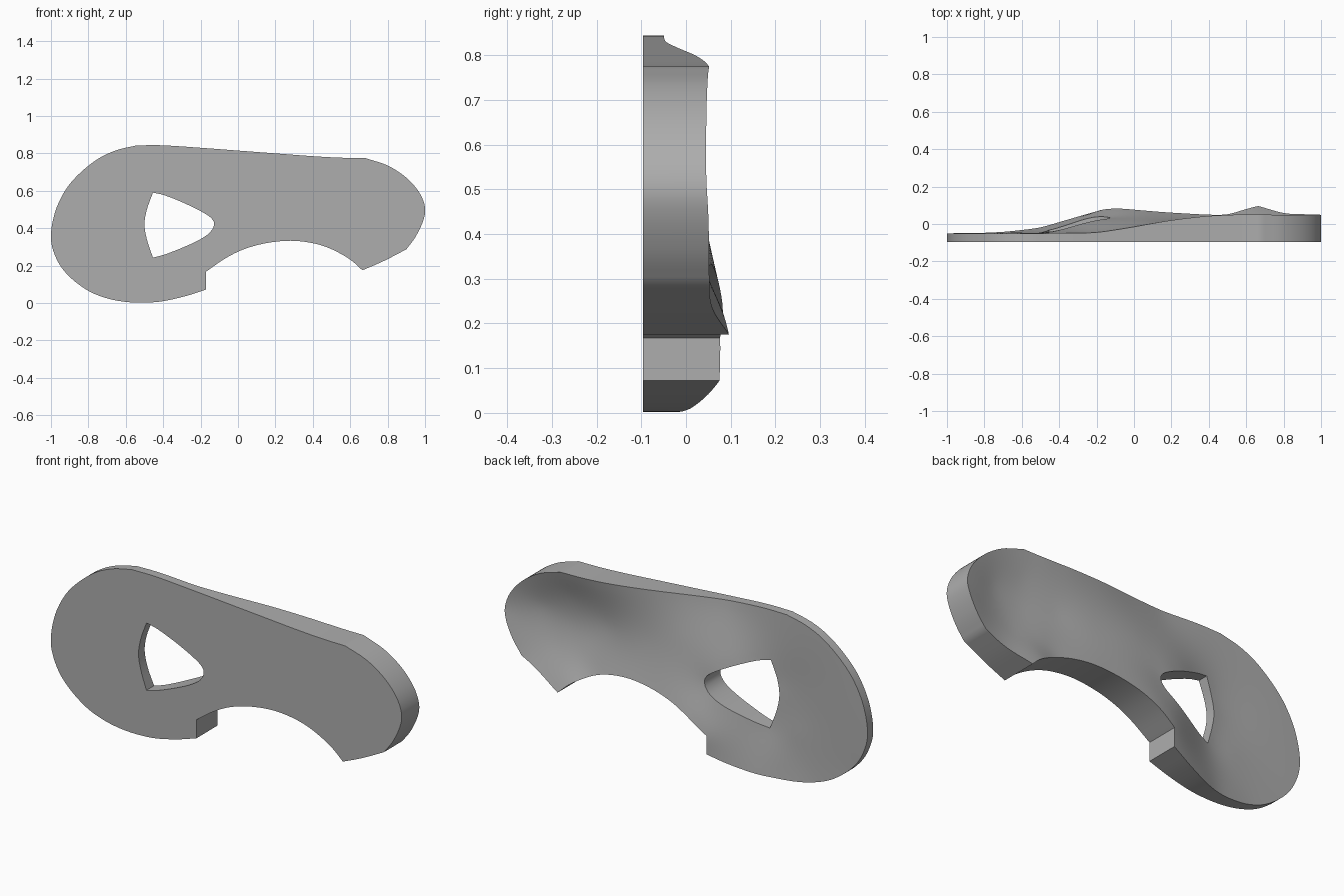
import bpy, bmesh, math
from mathutils import Vector
from mathutils.geometry import delaunay_2d_cdt

if "Cube" in bpy.data.objects:
    bpy.data.objects.remove(bpy.data.objects["Cube"])

FRONT = -0.096

# Outline runs between sharp corners: (x, z, back surface y)
RUNS = [
    [(-.17, .072, .075), (-.28, .037, .045), (-.4, .01, .01), (-.5, .002, -.018),
     (-.6, .006, -.032), (-.7, .025, -.042), (-.8, .065, -.047), (-.9, .14, -.05),
     (-.965, .225, -.05), (-1, .34, -.05), (-.98, .48, -.05), (-.925, .6, -.05),
     (-.85, .69, -.05), (-.75, .77, -.05), (-.65, .817, -.05), (-.54, .843, -.05)],
    [(-.54, .843, -.05), (-.4, .843, -.049), (-.2, .83, -.045), (0, .815, -.015),
     (.2, .8, .02), (.4, .785, .043), (.55, .777, .05), (.68, .775, .052)],
    [(.68, .775, .052), (.8, .735, .048), (.9, .67, .046), (.97, .59, .045), (1, .51, .046),
     (.99, .44, .05), (.95, .355, .052), (.9, .287, .053)],
    [(.9, .287, .053), (.78, .225, .063), (.665, .175, .096)],
    [(.665, .175, .096), (.6, .232, .08), (.5, .288, .052), (.4, .32, .05),
     (.28, .333, .056), (.15, .32, .064), (.03, .287, .074), (-.07, .237, .082), (-.17, .168, .076)],
    [(-.17, .168, .076), (-.17, .072, .075)],
]
HOLE = [
    [(-.455, .59, -.042), (-.39, .575, -.03), (-.283, .532, 0), (-.187, .484, .022),
     (-.139, .45, .029), (-.128, .417, .033), (-.15, .377, .038), (-.203, .34, .038),
     (-.283, .302, .02), (-.39, .26, -.015), (-.455, .243, -.033)],
    [(-.455, .243, -.033), (-.487, .34, -.043), (-.5, .42, -.046), (-.487, .5, -.047),
     (-.455, .59, -.042)],
]
# Shallow dish inside the right end, flat left end
INNER = [(.82, .55, .005), (.65, .5, -.005), (.65, .65, .012), (.45, .55, .005), (.72, .36, .02),
         (.2, .55, .022), (0, .6, .015), (.55, .4, .02), (-.75, .45, -.05), (-.6, .25, -.045), (-.6, .65, -.05)]


def smooth_loop(runs, step=0.02):
    """Catmull-Rom through each run, keeping the run ends sharp."""
    out = []
    for run in runs:
        p = [Vector(q[:2]) for q in run]
        p = [p[0] * 2 - p[1]] + p + [p[-1] * 2 - p[-2]]
        for a, b, c, d in zip(p, p[1:], p[2:], p[3:]):
            n = max(2, round((c - b).length / step))
            for i in range(n):
                t = i / n
                out.append(.5 * (2 * b + (c - a) * t + (2 * a - 5 * b + 4 * c - d) * t * t
                                 + (3 * b - a - 3 * c + d) * t ** 3))
    return out


def inside(p, poly):
    hit = False
    for a, b in zip(poly, poly[1:] + poly[:1]):
        if (a.y > p.y) != (b.y > p.y) and p.x < a.x + (p.y - a.y) * (b.x - a.x) / (b.y - a.y):
            hit = not hit
    return hit


def kernel(dx, dz):
    r2 = dx * dx + dz * dz
    return 0 if r2 < 1e-12 else r2 * math.log(r2)


def thin_plate(pts):
    """Smooth surface y(x, z) through the control points."""
    n = len(pts)
    m = [[kernel(a[0] - b[0], a[1] - b[1]) for b in pts] + [1, a[0], a[1], a[2]] for a in pts]
    m += [[f(b) for b in pts] + [0] * 4 for f in (lambda b: 1, lambda b: b[0], lambda b: b[1])]
    size = n + 3
    for i in range(size):
        k = max(range(i, size), key=lambda r: abs(m[r][i]))
        m[i], m[k] = m[k], m[i]
        for r in range(size):
            if r != i and m[r][i]:
                f = m[r][i] / m[i][i]
                m[r] = [u - f * v for u, v in zip(m[r], m[i])]
    w = [m[i][size] / m[i][i] for i in range(size)]
    return lambda x, z: (sum(wi * kernel(x - p[0], z - p[1]) for wi, p in zip(w, pts))
                         + w[n] + w[n + 1] * x + w[n + 2] * z)


controls = list({q[:2]: q for run in RUNS + HOLE for q in run}.values()) + INNER
back = thin_plate(controls)
outer, hole = smooth_loop(RUNS), smooth_loop(HOLE)

# Triangulate outline, hole and interior grid
points, edges = [], []
for loop in (outer, hole):
    s, n = len(points), len(loop)
    points += loop
    edges += [(s + i, s + (i + 1) % n) for i in range(n)]
rim = list(points)
for i in range(-40, 41):
    for j in range(0, 35):
        p = Vector((i * .025 + (j % 2) * .0125, j * .025))
        if inside(p, outer) and not inside(p, hole) and min((p - q).length for q in rim) > .014:
            points.append(p)
flat, _, tris, *_ = delaunay_2d_cdt(points, edges, [], 0, 1e-6)

# Plate: flat front, sculpted back, walls along the rims
bm = bmesh.new()
fv = [bm.verts.new((p.x, FRONT, p.y)) for p in flat]
bv = [bm.verts.new((p.x, max(-.06, min(.097, back(p.x, p.y))), p.y)) for p in flat]
count = {}
for t in tris:
    c = sum((flat[i] for i in t), Vector((0, 0))) / 3
    if not inside(c, outer) or inside(c, hole):
        continue
    bm.faces.new([fv[i] for i in t])
    bm.faces.new([bv[i] for i in reversed(t)])
    for a, b in zip(t, t[1:] + t[:1]):
        count.setdefault(frozenset((a, b)), []).append((a, b))
for uses in count.values():
    if len(uses) == 1:
        a, b = uses[0]
        bm.faces.new((fv[b], fv[a], bv[a], bv[b]))
bmesh.ops.delete(bm, geom=[v for v in bm.verts if not v.link_faces], context='VERTS')
bmesh.ops.recalc_face_normals(bm, faces=bm.faces)
mesh = bpy.data.meshes.new("curved_plate")
bm.to_mesh(mesh)
bm.free()

grey = bpy.data.materials.new("mid grey")
grey.diffuse_color = (.42, .42, .42, 1)
grey.use_nodes = True
grey.node_tree.nodes["Principled BSDF"].inputs["Base Color"].default_value = grey.diffuse_color
mesh.materials.append(grey)
plate = bpy.data.objects.new("curved_plate", mesh)
bpy.context.collection.objects.link(plate)
bpy.context.view_layer.objects.active = plate
plate.select_set(True)
bpy.ops.object.shade_smooth_by_angle(angle=math.radians(30))
